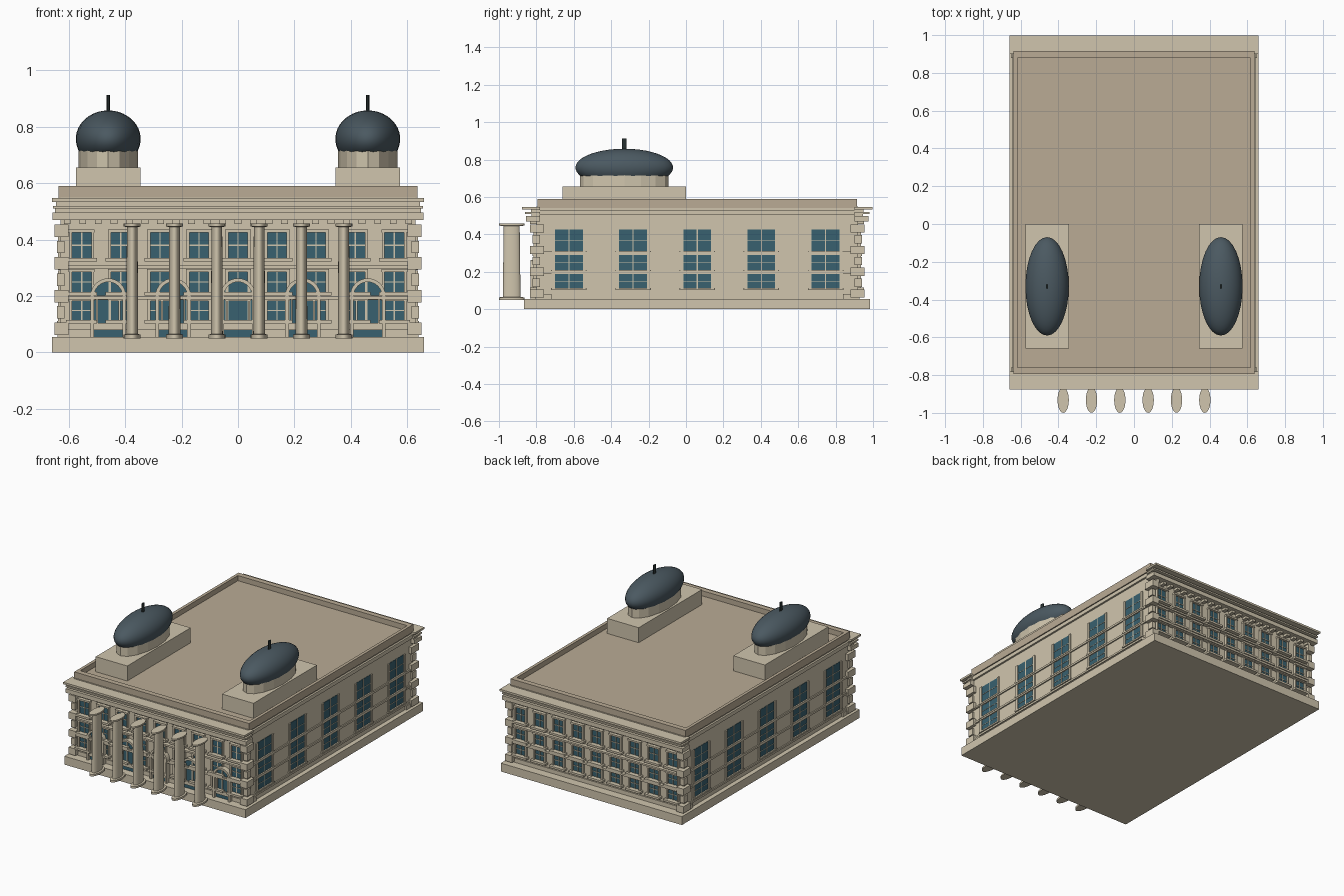
import bpy, bmesh, math
from mathutils import Matrix, Vector

if "Cube" in bpy.data.objects:
    bpy.data.objects.remove(bpy.data.objects["Cube"])

CY = 0.06  # middle of the building in y


def material(name, rgb):
    m = bpy.data.materials.new(name)
    m.diffuse_color = (*rgb, 1)
    m.use_nodes = True
    m.node_tree.nodes["Principled BSDF"].inputs["Base Color"].default_value = m.diffuse_color
    return m


STONE = material("stone", (0.63, 0.56, 0.42))
ROOF = material("roof_stone", (0.49, 0.41, 0.30))
GLASS = material("window_glass", (0.04, 0.12, 0.16))
SLATE = material("dome_slate", (0.07, 0.10, 0.12))
DARK = material("finial_metal", (0.02, 0.03, 0.03))


def finish(bm, name, mat, smooth=False):
    bmesh.ops.recalc_face_normals(bm, faces=bm.faces)
    me = bpy.data.meshes.new(name)
    bm.to_mesh(me)
    bm.free()
    me.materials.append(mat)
    ob = bpy.data.objects.new(name, me)
    bpy.context.collection.objects.link(ob)
    if smooth:
        bpy.context.view_layer.objects.active = ob
        ob.select_set(True)
        bpy.ops.object.shade_smooth_by_angle(angle=math.radians(40))
        ob.select_set(False)
    return ob


def box(bm, x0, x1, y0, y1, z0, z1):
    c = Vector(((x0 + x1) / 2, (y0 + y1) / 2, (z0 + z1) / 2))
    s = Matrix.Diagonal((abs(x1 - x0), abs(y1 - y0), abs(z1 - z0), 1))
    bmesh.ops.create_cube(bm, size=1, matrix=Matrix.Translation(c) @ s)


def ends(bm, x0, x1, out, z0, z1, back=True, depth=0.78):
    """Box on the front wall, repeated on the back; sizes are distances from CY."""
    for s in ((-1, 1) if back else (-1,)):
        box(bm, x0, x1, CY + s * depth, CY + s * out, z0, z1)


def flank(bm, y0, y1, out, z0, z1):
    """Box on both side walls."""
    for s in (-1, 1):
        box(bm, s * 0.61, s * out, y0, y1, z0, z1)


def lathe(bm, profile, x, y, sx, sy, n):
    """Stack of elliptical rings from (radius, z) pairs."""
    rings = []
    for r, z in profile:
        rings.append([bm.verts.new((x + sx * r * math.cos(2 * math.pi * i / n),
                                    y + sy * r * math.sin(2 * math.pi * i / n), z)) for i in range(n)])
    for a, b in zip(rings, rings[1:]):
        for i in range(n):
            j = (i + 1) % n
            bm.faces.new((a[i], a[j], b[j], b[i]))
    bm.faces.new(rings[0][::-1])
    bm.faces.new(rings[-1])


# base slab and main block
bm = bmesh.new()
box(bm, -0.66, 0.66, CY - 0.925, CY + 0.925, 0, 0.055)
finish(bm, "base_slab", STONE)
bm = bmesh.new()
box(bm, -0.63, 0.63, CY - 0.86, CY + 0.86, 0.055, 0.55)
finish(bm, "main_walls", STONE)

# roof deck and parapet
bm = bmesh.new()
box(bm, -0.62, 0.62, CY - 0.83, CY + 0.83, 0.54, 0.556)
finish(bm, "roof_deck", ROOF)
bm = bmesh.new()
for s in (-1, 1):
    box(bm, s * 0.617, s * 0.637, CY - 0.855, CY + 0.855, 0.54, 0.59)
    box(bm, -0.617, 0.617, CY + s * 0.82, CY + s * 0.855, 0.54, 0.59)
finish(bm, "parapet", ROOF)

# cornice slabs and dentils, front and back, with thin side ledges
bm = bmesh.new()
for half, out, z0, z1 in ((0.657, 0.915, 0.47, 0.497), (0.648, 0.885, 0.497, 0.51),
                          (0.655, 0.92, 0.51, 0.52), (0.645, 0.89, 0.52, 0.534), (0.66, 0.937, 0.534, 0.547)):
    ends(bm, -half, half, out, z0, z1, depth=0.84)
flank(bm, CY - 0.85, CY + 0.85, 0.642, 0.505, 0.53)
finish(bm, "cornice", STONE)
bm = bmesh.new()
for i in range(-11, 12):
    ends(bm, i * 0.055 - 0.012, i * 0.055 + 0.012, 0.893, 0.455, 0.471)
finish(bm, "dentils", STONE)

# alternating corner blocks
bm = bmesh.new()
for k in range(7):
    z = 0.062 + k * 0.058
    wide = k % 2 == 0
    ex, ey = (0.65, 0.895) if wide else (0.642, 0.88)
    lx, ly = (0.60, 0.82) if wide else (0.615, 0.84)
    for sx in (-1, 1):
        for sy in (-1, 1):
            box(bm, sx * lx, sx * ex, CY + sy * ly, CY + sy * ey, z, z + 0.044)
finish(bm, "corner_blocks", STONE)

# belt courses and plinth band
bm = bmesh.new()
for z0, z1, out in ((0.055, 0.082, 0.868), (0.188, 0.2, 0.888), (0.297, 0.308, 0.888)):
    ends(bm, -0.64, 0.64, out, z0, z1)
for z0, z1 in ((0.085, 0.097), (0.19, 0.203), (0.293, 0.306)):
    flank(bm, CY - 0.86, CY + 0.86, 0.638, z0, z1)
finish(bm, "belt_courses", STONE)

# windows: nine bays on front and back, five on each side
glass, trim, bars = bmesh.new(), bmesh.new(), bmesh.new()
for i in range(-4, 5):
    x = i * 0.1385
    for z0, z1 in ((0.115, 0.182), (0.215, 0.285), (0.335, 0.425)):
        zm = (z0 + z1) / 2
        ends(glass, x - 0.036, x + 0.036, 0.863, z0, z1)
        ends(bars, x - 0.002, x + 0.002, 0.867, z0, z1)
        ends(bars, x - 0.036, x + 0.036, 0.867, zm - 0.002, zm + 0.002)
        for s in (-1, 1):
            ends(trim, x + s * 0.034, x + s * 0.044, 0.876, z0, z1)
        ends(trim, x - 0.046, x + 0.046, 0.88, z1, z1 + 0.011)
        ends(trim, x - 0.055, x + 0.055, 0.893, z0 - 0.013, z0)
for i in range(-2, 3):
    y = CY + i * 0.343
    for z0, z1 in ((0.112, 0.187), (0.21, 0.29), (0.312, 0.425)):
        zm = (z0 + z1) / 2
        flank(glass, y - 0.077, y + 0.077, 0.632, z0, z1)
        flank(bars, y - 0.003, y + 0.003, 0.634, z0, z1)
        flank(bars, y - 0.077, y + 0.077, 0.634, zm - 0.0015, zm + 0.0015)
        for s in (-1, 1):
            flank(trim, y + s * 0.074, y + s * 0.09, 0.638, z0, z1)
        flank(trim, y - 0.095, y + 0.095, 0.641, z0 - 0.01, z0)
finish(glass, "window_panes", GLASS)
finish(trim, "window_surrounds", STONE)
finish(bars, "window_bars", STONE)


# arched openings on the front
def arch_points(x, r, n=16):
    pts = [(x + r, 0.055)]
    pts += [(x + r * math.cos(math.pi * i / n), 0.2 + r * math.sin(math.pi * i / n)) for i in range(n + 1)]
    return pts + [(x - r, 0.055)]


ring, pane, rail = bmesh.new(), bmesh.new(), bmesh.new()
for k in range(-2, 3):
    x = k * 0.23
    inner, outer = arch_points(x, 0.05), arch_points(x, 0.063)
    pane.faces.new([pane.verts.new((px, CY - 0.872, pz)) for px, pz in inner])
    rows = [[ring.verts.new((px, y, pz)) for px, pz in pts]
            for pts, y in ((inner, CY - 0.85), (inner, CY - 0.892), (outer, CY - 0.892), (outer, CY - 0.85))]
    for a, b in zip(rows, rows[1:]):
        for i in range(len(a) - 1):
            ring.faces.new((a[i], a[i + 1], b[i + 1], b[i]))
    for x0, x1, z0, z1 in ((-0.05, 0.05, 0.08, 0.105), (-0.05, 0.05, 0.186, 0.202),
                           (-0.043, -0.036, 0.105, 0.186), (0.036, 0.043, 0.105, 0.186)):
        ends(rail, x + x0, x + x1, 0.882, z0, z1, back=False, depth=0.85)
finish(ring, "arch_surrounds", STONE)
finish(pane, "arch_panes", GLASS)
finish(rail, "arch_rails", STONE)

# six front columns with round bases and capitals
bm = bmesh.new()
for k in range(6):
    lathe(bm, [(0.03, 0.05), (0.03, 0.063), (0.021, 0.066), (0.019, 0.444), (0.03, 0.447), (0.03, 0.457)],
          (k - 2.5) * 0.15, -0.932, 1, 2.25, 24)
finish(bm, "front_columns", STONE, True)

# two roof towers: block, drum, dome and finial
block, drum, dome, spike = (bmesh.new() for _ in range(4))
for s in (-1, 1):
    x, y = s * 0.46, -0.33
    box(block, x - 0.115, x + 0.115, -0.66, 0.0, 0.55, 0.655)
    lathe(drum, [(0.105, 0.65), (0.105, 0.73)], x, y, 1, 2.25, 16)
    prof = [(0.115 * math.cos(t), 0.757 + 0.101 * math.sin(t))
            for t in (math.radians(-30 + 119 * i / 14) for i in range(15))]
    lathe(dome, prof, x, y, 1, 2.27, 32)
    lathe(spike, [(0.006, 0.85), (0.006, 0.912)], x, y, 1, 2.3, 10)
finish(block, "tower_blocks", STONE)
finish(drum, "tower_drums", STONE)
finish(dome, "tower_domes", SLATE, True)
finish(spike, "tower_finials", DARK)
